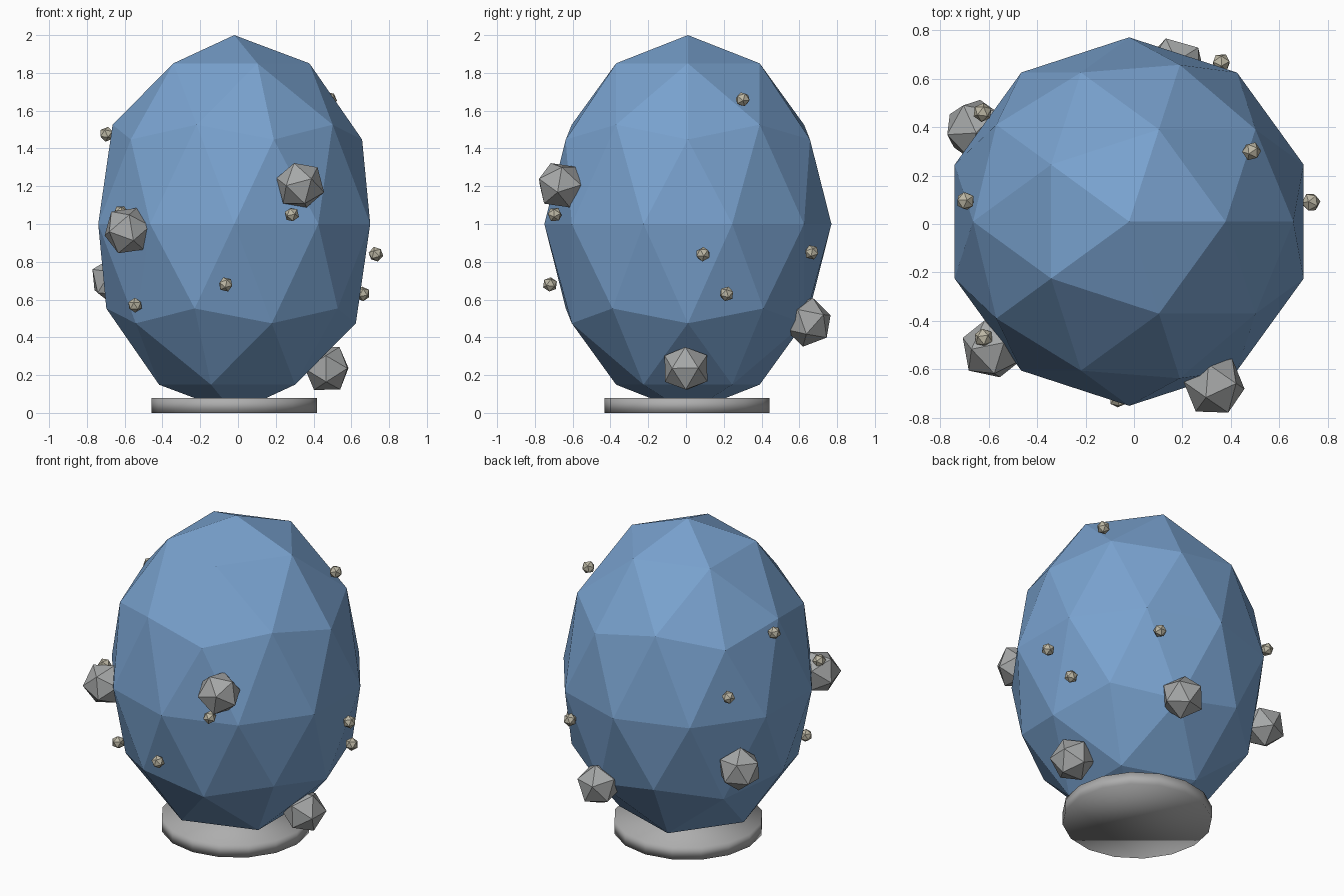
import bpy
from mathutils import Vector

if "Cube" in bpy.data.objects:
    bpy.data.objects.remove(bpy.data.objects["Cube"], do_unlink=True)


def material(name, r, g, b):
    m = bpy.data.materials.new(name)
    m.use_nodes = True
    m.diffuse_color = (r, g, b, 1)
    m.node_tree.nodes["Principled BSDF"].inputs["Base Color"].default_value = (r, g, b, 1)
    return m


BLUE = material("blue shell", 0.19, 0.36, 0.62)
GREY = material("grey rock", 0.38, 0.39, 0.39)
BEIGE = material("beige pebble", 0.50, 0.47, 0.37)
STONE = material("base grey", 0.42, 0.42, 0.42)

CENTRE = Vector((-0.02, 0.01, 1.0))


def finish(name, mat):
    ob = bpy.context.object
    ob.name = name
    ob.data.materials.append(mat)
    return ob


def stud(name, place, radius, mat):
    """Faceted lump whose axis points away from the egg's centre."""
    bpy.ops.mesh.primitive_ico_sphere_add(subdivisions=1, radius=radius, location=place)
    ob = finish(name, mat)
    out = Vector(place) - CENTRE
    ob.rotation_euler = Vector((0, 0, 1)).rotation_difference(out).to_euler()


# Faceted egg body
bpy.ops.mesh.primitive_ico_sphere_add(subdivisions=2, radius=1, location=CENTRE)
finish("egg_body", BLUE).scale = (0.757, 0.76, 1.0)

# Round base plate with soft shading
bpy.ops.mesh.primitive_cylinder_add(vertices=16, radius=0.437, depth=0.08,
                                    location=(-0.02, 0.005, 0.04))
finish("base_plate", STONE)
bpy.ops.object.shade_smooth()

# Large rocks
rocks = [
    (0.33, -0.665, 1.205),
    (-0.585, -0.515, 0.965),
    (-0.655, 0.39, 0.70),
    (0.17, 0.645, 0.48),
    (0.47, 0.0, 0.235),
]
for i, place in enumerate(rocks):
    stud(f"rock_{i + 1}", place, 0.132, GREY)

# Small pebbles
pebbles = [
    (-0.695, 0.095, 1.475),
    (-0.62, -0.47, 1.06),
    (0.285, -0.695, 1.05),
    (-0.065, -0.72, 0.68),
    (-0.545, -0.44, 0.57),
    (0.73, 0.09, 0.84),
    (0.66, 0.215, 0.63),
    (0.485, 0.30, 1.66),
    (0.36, 0.665, 0.85),
    (-0.625, 0.46, 1.18),
]
for i, place in enumerate(pebbles):
    stud(f"pebble_{i + 1}", place, 0.04, BEIGE)
